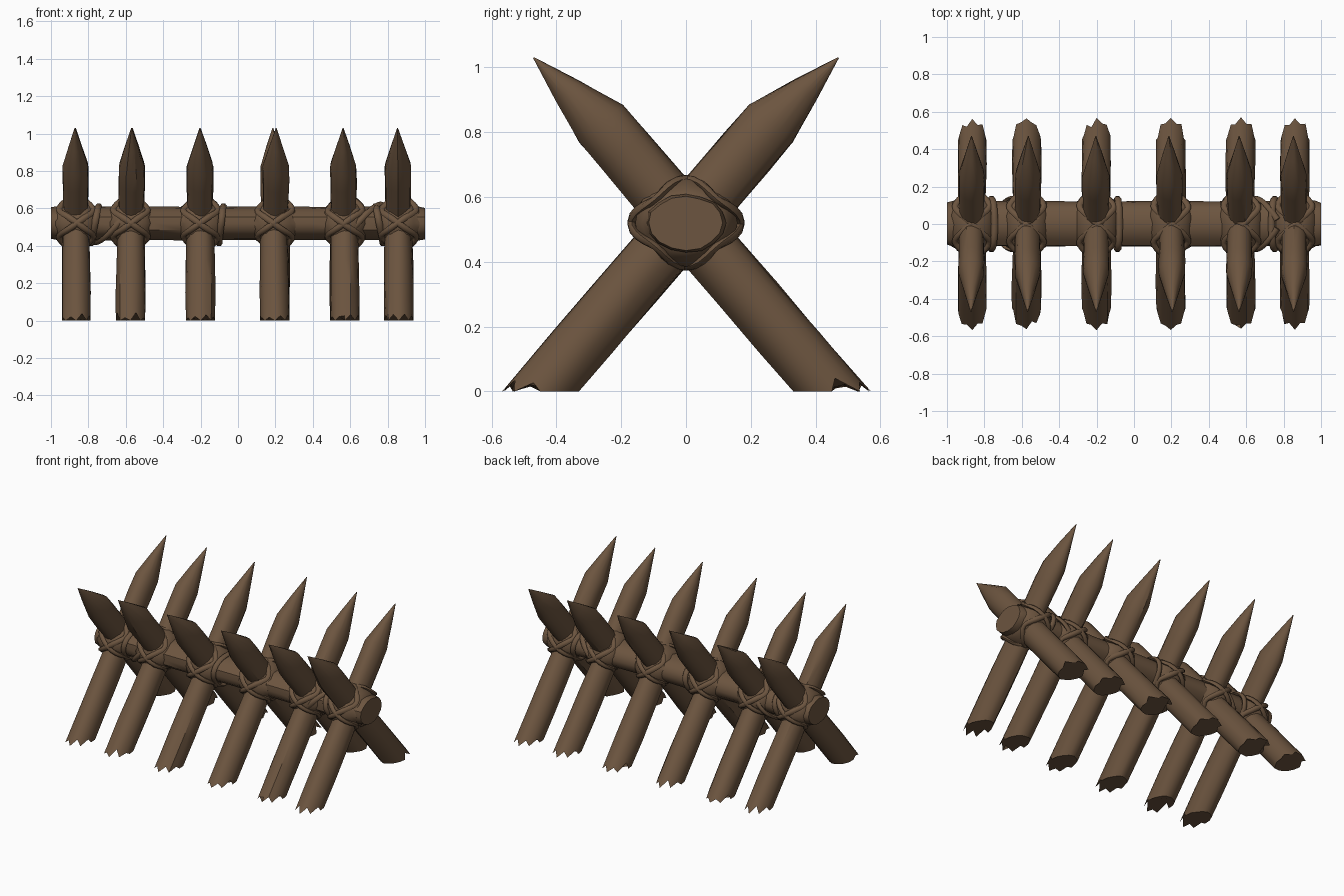
import bpy, bmesh, math, random
from mathutils import Vector

if "Cube" in bpy.data.objects:
    bpy.data.objects.remove(bpy.data.objects["Cube"])

random.seed(7)
wood = bpy.data.materials.new("brown_wood")
wood.diffuse_color = (0.15, 0.09, 0.05, 1)
wood.use_nodes = True
wood.node_tree.nodes["Principled BSDF"].inputs["Base Color"].default_value = wood.diffuse_color
TAU = math.tau
BEAM_Z = 0.52


def loft(name, rings, closed=False, angle=40):
    """Skin a list of vertex rings; cap the ends unless the loop is closed."""
    bm = bmesh.new()
    vs = [[bm.verts.new(p) for p in r] for r in rings]
    n = len(rings[0])
    pairs = list(zip(vs, vs[1:])) + ([(vs[-1], vs[0])] if closed else [])
    for a, b in pairs:
        for i in range(n):
            j = (i + 1) % n
            bm.faces.new((a[i], a[j], b[j], b[i]))
    if not closed:
        bm.faces.new(vs[0])
        bm.faces.new(vs[-1])
    bmesh.ops.recalc_face_normals(bm, faces=bm.faces)
    me = bpy.data.meshes.new(name)
    bm.to_mesh(me)
    bm.free()
    me.materials.append(wood)
    ob = bpy.data.objects.new(name, me)
    bpy.context.collection.objects.link(ob)
    bpy.ops.object.select_all(action='DESELECT')
    ob.select_set(True)
    bpy.context.view_layer.objects.active = ob
    bpy.ops.object.shade_smooth_by_angle(angle=math.radians(angle))
    return ob


def ellipse(x, ry, rz, n=16, jitter=0.0, grain=None):
    pts = []
    for i in range(n):
        a = TAU * i / n
        k = 1 + random.uniform(-jitter, jitter) + (grain[i] if grain else 0)
        pts.append((x, k * ry * math.cos(a), BEAM_Z + k * rz * math.sin(a)))
    return pts


# Horizontal log with long grain ridges
grain = [random.uniform(-0.035, 0.035) for _ in range(16)]
xs = [-1, -0.97, -0.75, -0.45, -0.3, -0.05, 0.2, 0.4, 0.7, 0.97, 1]
loft("beam", [ellipse(x, 0.124 if abs(x) < 1 else 0.116,
                      0.09 if abs(x) < 1 else 0.084, 16, 0.025, grain) for x in xs])


# Leaning stake: flat splintered foot, round shaft, long carved point
def stake(name, x0, s):
    n = 16
    d, up = Vector((0, 0.653, 0.758)), Vector((0, -0.758, 0.653))
    base = Vector((0, -0.45, 0))
    ridges = [random.uniform(-0.035, 0.035) for _ in range(n)]
    # distance along shaft, half width in x, half depth, depth offset
    stations = [(0.0, 0.077, 0.088, 0), (0.2, 0.079, 0.088, 0), (0.4, 0.077, 0.088, 0),
                (0.6, 0.073, 0.088, 0), (0.8, 0.067, 0.088, 0), (0.98, 0.070, 0.088, 0),
                (1.09, 0.069, 0.087, 0), (1.235, 0.036, 0.046, -0.012),
                (1.38, 0.002, 0.002, -0.025)]
    lean = random.uniform(-0.008, 0.008)
    rings = []
    for si, (t, rx, rv, off) in enumerate(stations):
        ring = []
        for i in range(n):
            a = TAU * i / n
            k = 1 + ridges[i] + random.uniform(-0.025, 0.025)
            u, v = k * rx * math.cos(a), off + k * rv * math.sin(a)
            tt = t
            if si == 0:                       # cut level with the ground
                tt = -v * 0.653 / 0.758
                if v > 0.02 and i % 2:        # splinter notches on the outer edge
                    tt += random.uniform(0.02, 0.06)
            elif si < 3:
                tt = t - v * 0.4
            p = base + d * tt + up * v
            ring.append((x0 + u + lean * t, s * p.y, max(p.z, 0)))
        rings.append(ring)
    loft(name, rings, angle=38)


# Rope tube following the beam: f(angle) -> (x, extra radius)
def rope(name, f, a0=0.0, a1=TAU, r=0.013, closed=True, steps=40):
    cnt = steps if closed else steps + 1
    pts, outs = [], []
    for i in range(cnt):
        a = a0 + (a1 - a0) * i / steps
        x, e = f(a)
        pts.append(Vector((x, (0.127 + e) * math.cos(a), BEAM_Z + (0.094 + e) * math.sin(a))))
        outs.append(Vector((0, math.cos(a), math.sin(a))))
    rings = []
    for i, p in enumerate(pts):
        if closed:
            tan = pts[(i + 1) % cnt] - pts[i - 1]
        else:
            tan = pts[min(i + 1, cnt - 1)] - pts[max(i - 1, 0)]
        side = tan.cross(outs[i]).normalized()
        o = side.cross(tan).normalized()
        rings.append([p + r * (1.3 * math.cos(TAU * j / 6) * side + math.sin(TAU * j / 6) * o)
                      for j in range(6)])
    loft(name, rings, closed, 60)


# Six crossed pairs, each with a bound collar and woven lashing
for k, x0 in enumerate((-0.865, -0.575, -0.2, 0.197, 0.572, 0.86)):
    stake(f"stake_front_foot_{k + 1}", x0, 1)
    stake(f"stake_back_foot_{k + 1}", x0, -1)
    loft(f"collar_{k + 1}", [ellipse(x0 + dx, ry, rz, 16, 0.03) for dx, ry, rz in
                             ((-0.11, 0.118, 0.084), (-0.08, 0.137, 0.105), (-0.045, 0.158, 0.134),
                              (0.045, 0.158, 0.134), (0.08, 0.137, 0.105), (0.11, 0.118, 0.084))],
         angle=60)
    for sgn in (1, -1):
        ph = random.uniform(-0.15, 0.15)
        rope(f"lashing_{k + 1}_{'a' if sgn > 0 else 'b'}",
             lambda a: (x0 + sgn * 0.092 * math.sin(2 * a + ph),
                        0.008 + 0.034 * math.cos(2 * a) ** 2))

# Loose turns of rope around the beam beside the joints
for k, (x, tilt) in enumerate(((-0.765, 0.02), (-0.09, 0.012), (0.755, -0.02))):
    rope(f"rope_turn_{k + 1}", lambda a: (x + tilt * math.sin(a), 0.008 + 0.008 * math.sin(3 * a)),
         r=0.014)

# Diagonal strands joining the outer pairs, front and back
for sgn, side in ((-1, "left"), (1, "right")):
    for face, c in (("front", math.pi), ("back", 0.0)):
        rope(f"strand_{side}_{face}",
             lambda a: (sgn * (0.64 + 0.09 * (a - c) * (1 if c else -1) * -sgn), 0.012),
             c - 1.4, c + 1.4, r=0.013, closed=False, steps=14)
